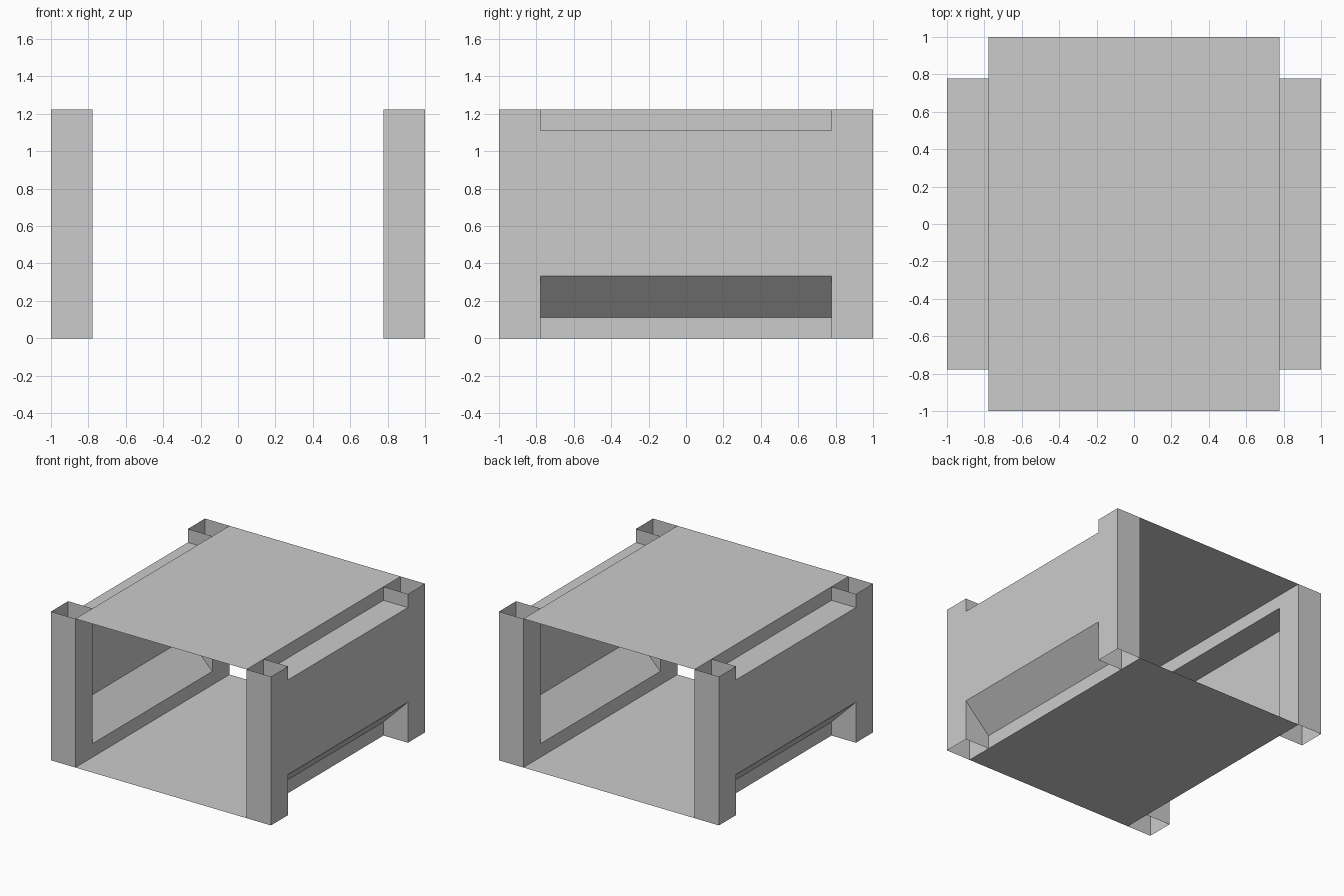
import bpy
import bmesh
from mathutils import Vector

if "Cube" in bpy.data.objects:
    bpy.data.objects.remove(bpy.data.objects["Cube"])

U = 1 / 9                      # module: the frame is 18 x 18 x 11 modules
HALF, INNER, TOP = 9, 7, 11

grey = bpy.data.materials.new("light grey")
grey.diffuse_color = (0.6, 0.6, 0.6, 1)
grey.use_nodes = True
grey.node_tree.nodes["Principled BSDF"].inputs["Base Color"].default_value = grey.diffuse_color


def sweep(name, profile, offset, flip=False, closed=False):
    """Extrude a line of points along an offset into a thin sheet."""
    bm = bmesh.new()
    near = [bm.verts.new(Vector(p) * U) for p in profile]
    far = [bm.verts.new((Vector(p) + Vector(offset)) * U) for p in profile]
    n = len(profile)
    for i in range(n if closed else n - 1):
        j = (i + 1) % n
        bm.faces.new((near[i], near[j], far[j], far[i]))
    if flip:
        bmesh.ops.reverse_faces(bm, faces=bm.faces[:])
    mesh = bpy.data.meshes.new(name)
    bm.to_mesh(mesh)
    bm.free()
    mesh.materials.append(grey)
    obj = bpy.data.objects.new(name, mesh)
    bpy.context.collection.objects.link(obj)
    return obj


# Top and bottom plates of the open tunnel
for name, z in (("top_plate", TOP), ("bottom_plate", 0)):
    sweep(name, [(-INNER, -HALF, z), (INNER, -HALF, z)], (0, 2 * HALF, 0), flip=z == 0)

# Side panels: top ledge, outer wall, sloped underside and inner rails
side = [(INNER, 11), (INNER, 10), (HALF, 10), (HALF, 3), (INNER, 1), (INNER, 0)]
for sx, label in ((1, "right"), (-1, "left")):
    # upper rail to lower rail, leaving the inner window open
    sweep(label + "_side_panel", [(sx * x, -INNER, z) for x, z in side],
          (0, 2 * INNER, 0), flip=sx < 0)

    # Corner posts: square tubes open at both ends
    for sy, end in ((-1, "front"), (1, "back")):
        ring = [(sx * INNER, sy * INNER, 0), (sx * HALF, sy * INNER, 0),
                (sx * HALF, sy * HALF, 0), (sx * INNER, sy * HALF, 0)]
        sweep(f"{end}_{label}_post", ring, (0, 0, TOP), flip=sx * sy < 0, closed=True)
